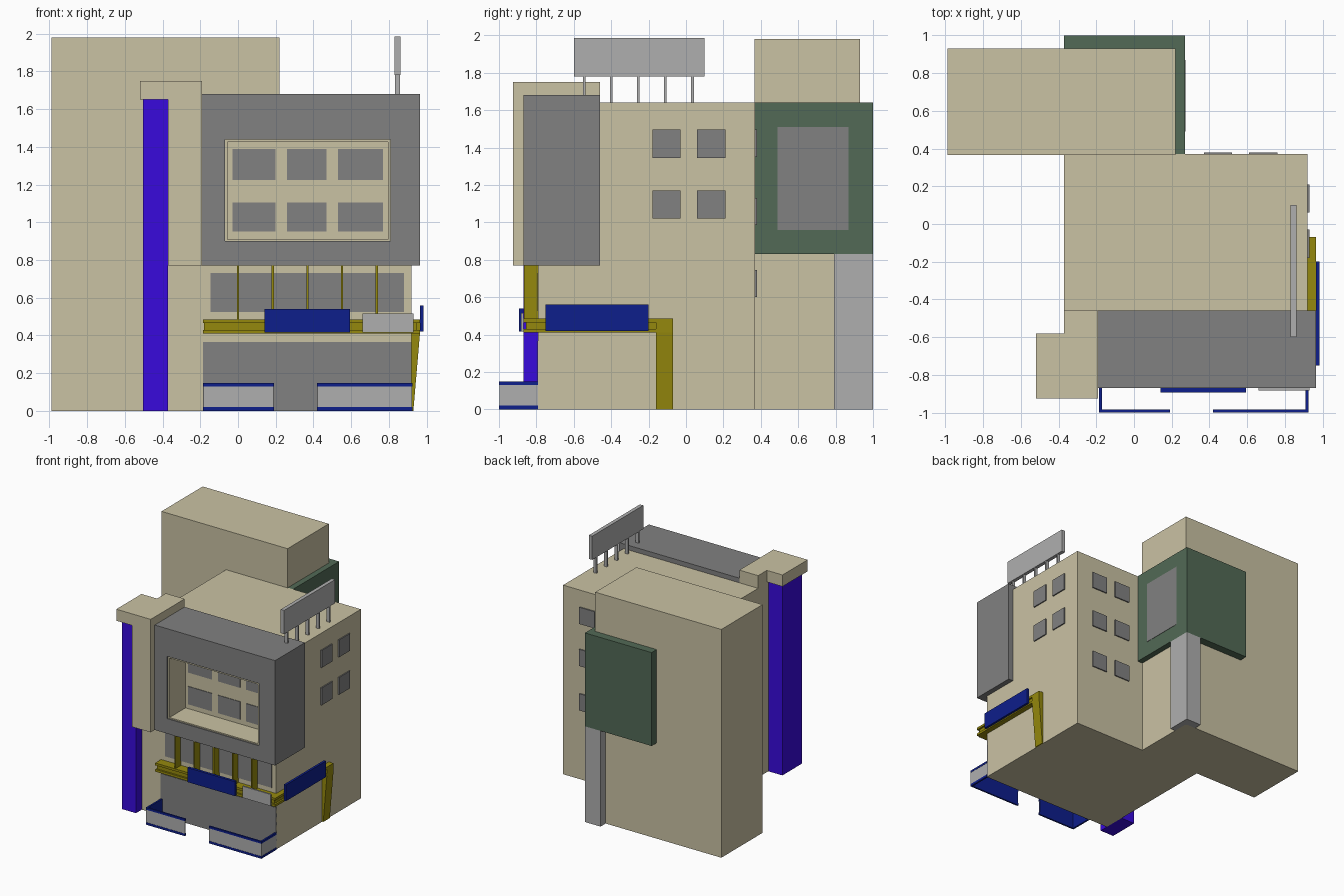
import bpy, bmesh

if "Cube" in bpy.data.objects:
    bpy.data.objects.remove(bpy.data.objects["Cube"])


def material(name, r, g, b):
    m = bpy.data.materials.new(name)
    m.diffuse_color = (r, g, b, 1)
    m.use_nodes = True
    m.node_tree.nodes["Principled BSDF"].inputs["Base Color"].default_value = m.diffuse_color
    return m


BEIGE = material("beige", 0.59, 0.54, 0.37)
PURPLE = material("violet_blue", 0.04, 0.003, 0.72)
NAVY = material("navy", 0.004, 0.013, 0.26)
GOLD = material("gold", 0.30, 0.25, 0.004)
GREEN = material("green", 0.084, 0.144, 0.093)
GREY = material("grey", 0.22, 0.22, 0.22)
LIGHT = material("light_grey", 0.43, 0.43, 0.43)


def finish(name, bm, mat):
    bmesh.ops.recalc_face_normals(bm, faces=bm.faces)
    me = bpy.data.meshes.new(name)
    bm.to_mesh(me)
    bm.free()
    me.materials.append(mat)
    ob = bpy.data.objects.new(name, me)
    bpy.context.collection.objects.link(ob)
    return ob


def box(name, mat, x, y, z):
    """Box from (min, max) pairs."""
    bm = bmesh.new()
    bmesh.ops.create_cube(bm, size=1)
    for v in bm.verts:
        v.co = [a[0] if c < 0 else a[1] for c, a in zip(v.co, (x, y, z))]
    return finish(name, bm, mat)


def prism(name, mat, points, axis, lo, hi):
    """Extrude a profile along axis 0 (points are y,z) or 1 (points are x,z)."""
    bm = bmesh.new()
    place = lambda p, d: (d, *p) if axis == 0 else (p[0], d, p[1])
    face = bm.faces.new([bm.verts.new(place(p, lo)) for p in points])
    ext = bmesh.ops.extrude_face_region(bm, geom=[face])["geom"]
    for v in ext:
        if isinstance(v, bmesh.types.BMVert):
            v.co[axis] = hi
    return finish(name, bm, mat)


def ring(name, mat, outer, inner, y):
    """Rectangular frame facing -y; outer and inner are (x0, x1, z0, z1)."""
    bm = bmesh.new()
    loops = []
    for r, d in ((outer, y[0]), (inner, y[0]), (inner, y[1]), (outer, y[1])):
        loops.append([bm.verts.new(c) for c in (
            (r[0], d, r[2]), (r[1], d, r[2]), (r[1], d, r[3]), (r[0], d, r[3]))])
    for k in range(4):
        a, b = loops[k], loops[(k + 1) % 4]
        for i in range(4):
            j = (i + 1) % 4
            bm.faces.new((a[i], a[j], b[j], b[i]))
    return finish(name, bm, mat)


# Main block, stepped back above the shop floor
prism("main_building", BEIGE,
      [(-0.79, 0), (0.37, 0), (0.37, 1.64), (-0.46, 1.64), (-0.46, 0.77), (-0.79, 0.77)],
      0, -0.37, 0.92)

# Rear tower, green annex and its column
box("rear_tower", BEIGE, (-0.99, 0.22), (0.365, 0.93), (0, 1.98))
box("annex", GREEN, (-0.37, 0.27), (0.365, 1.0), (0.83, 1.64))
box("annex_window", GREY, (0.265, 0.273), (0.49, 0.87), (0.96, 1.51))
box("annex_column", LIGHT, (0.12, 0.27), (0.79, 1.0), (0, 0.83))

# Projecting facade frame with a deep lined recess
ring("facade_frame", GREY, (-0.19, 0.965, 0.77, 1.68), (-0.07, 0.81, 0.90, 1.44), (-0.87, -0.46))
ring("recess_lining", BEIGE, (-0.07, 0.81, 0.90, 1.44), (-0.055, 0.795, 0.91, 1.425), (-0.86, -0.6))
box("recess_wall", BEIGE, (-0.07, 0.81), (-0.64, -0.46), (0.90, 1.44))
for x in ((-0.03, 0.20), (0.26, 0.47), (0.53, 0.77)):
    for z in ((0.95, 1.105), (1.225, 1.39)):
        box("facade_window", GREY, x, (-0.645, -0.63), z)

# Corner block with cap over the tall pillar
box("corner_block", BEIGE, (-0.37, -0.19), (-0.925, -0.46), (0.77, 1.75))
box("pillar_cap", BEIGE, (-0.52, -0.37), (-0.925, -0.58), (1.65, 1.75))
box("pillar", PURPLE, (-0.505, -0.37), (-0.87, -0.60), (0, 1.65))

# Shop front and upper glazing
box("shop_front", GREY, (-0.185, 0.92), (-0.795, -0.78), (0, 0.365))
box("glazing_band", GREY, (-0.145, 0.88), (-0.795, -0.78), (0.525, 0.73))

# Side and rear windows
for y in (-0.18, 0.06):
    for z in (1.02, 1.345):
        box("side_window", GREY, (0.91, 0.93), (y, y + 0.15), (z, z + 0.15))
for x in (0.37, 0.61):
    for z in (0.60, 0.985, 1.35):
        box("rear_window", GREY, (x, x + 0.15), (0.36, 0.38), (z, z + 0.145))

# Grooved canopy beam wrapping the corner, with side leg
for z in ((0.41, 0.43), (0.465, 0.485)):
    box("canopy_rail_front", GOLD, (-0.185, 0.965), (-0.87, -0.78), z)
    box("canopy_rail_side", GOLD, (0.91, 0.965), (-0.78, -0.07), z)
box("canopy_web_front", GOLD, (-0.18, 0.95), (-0.855, -0.78), (0.43, 0.465))
box("canopy_web_side", GOLD, (0.91, 0.95), (-0.78, -0.075), (0.43, 0.465))
prism("canopy_leg", GOLD, [(0.91, 0), (0.93, 0), (0.965, 0.41), (0.965, 0.485), (0.91, 0.485)],
      1, -0.16, -0.07)
for i in range(5):
    x = 0.184 * i
    box("canopy_fin", GOLD, (x - 0.006, x + 0.006), (-0.865, -0.78), (0.48, 0.77))

# Blank sign panels
box("front_sign", NAVY, (0.14, 0.595), (-0.893, -0.87), (0.415, 0.54))
box("small_sign", LIGHT, (0.66, 0.93), (-0.883, -0.87), (0.415, 0.515))
box("side_sign", NAVY, (0.965, 0.985), (-0.75, -0.20), (0.42, 0.56))

# Low fences: blue backing and edge strips, light outer panel
for x0, x1, side in ((-0.185, 0.19, -0.185), (0.42, 0.925, 0.925)):
    s = 1 if side > 0 else -1
    span = lambda a, b: tuple(sorted((side - s * a, side - s * b)))
    box("fence_back", NAVY, (x0 + 0.004, x1 - 0.004), (-0.994, -0.985), (0, 0.145))
    box("fence_panel", LIGHT, (x0 + 0.001, x1 - 0.001), (-0.998, -0.992), (0.02, 0.13))
    box("fence_side_back", NAVY, span(0.006, 0.015), (-0.99, -0.79), (0, 0.145))
    box("fence_side_panel", LIGHT, span(0.002, 0.008), (-0.997, -0.79), (0.02, 0.13))
    for z in ((0, 0.02), (0.13, 0.148)):
        box("fence_strip", NAVY, (x0, x1), (-1.0, -0.985), z)
        box("fence_side_strip", NAVY, span(0, 0.015), (-0.99, -0.79), z)

# Roof board on posts
box("roof_board", LIGHT, (0.83, 0.862), (-0.60, 0.10), (1.78, 1.985))
for i in range(5):
    y = -0.545 + 0.145 * i
    box("roof_board_post", LIGHT, (0.832, 0.86), (y - 0.007, y + 0.007), (1.63, 1.78))
